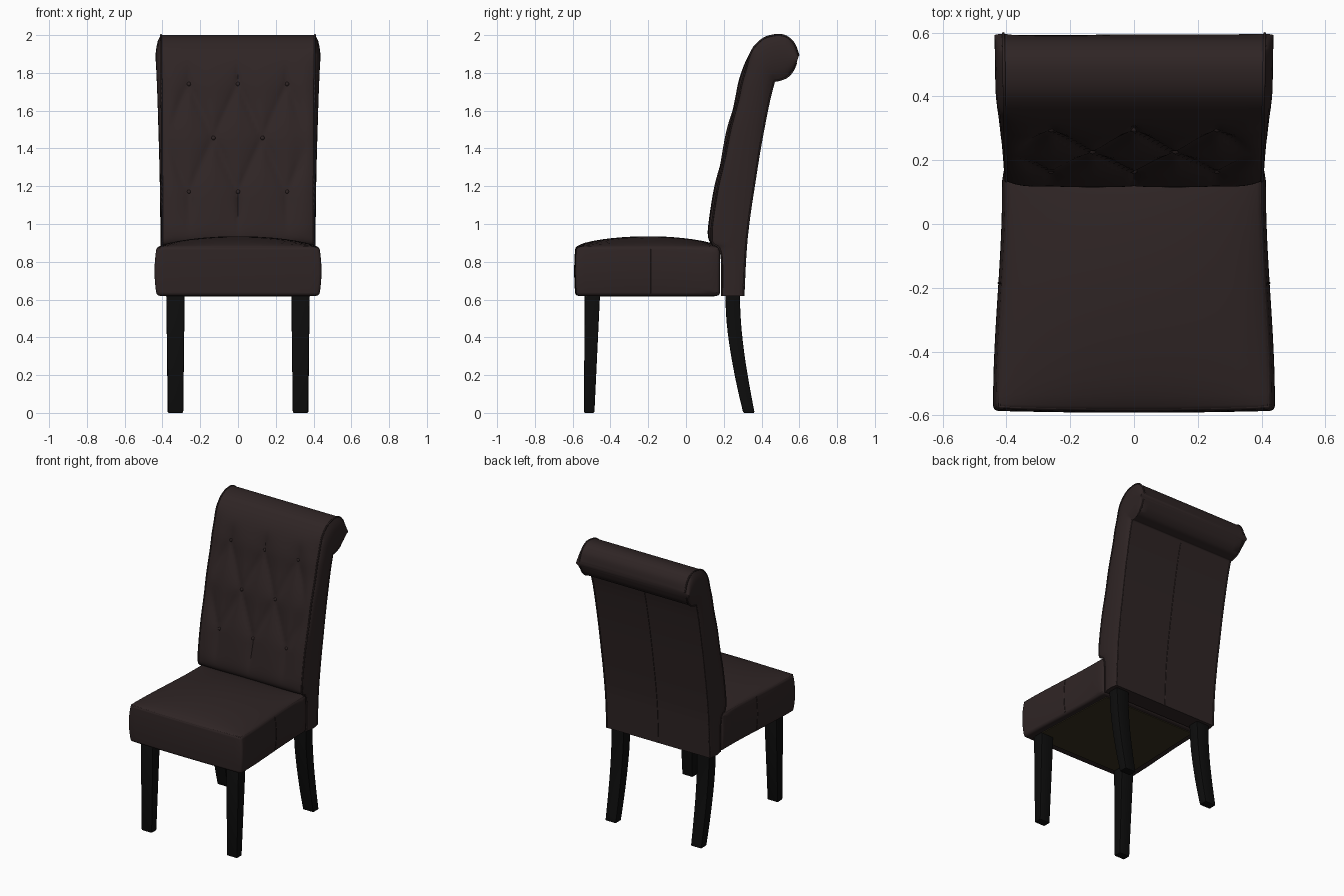
import bpy, bmesh, math
from mathutils import Vector

if "Cube" in bpy.data.objects:
    bpy.data.objects.remove(bpy.data.objects["Cube"])


def material(name, rgb):
    m = bpy.data.materials.new(name)
    m.diffuse_color = (*rgb, 1)
    m.use_nodes = True
    m.node_tree.nodes["Principled BSDF"].inputs["Base Color"].default_value = m.diffuse_color
    return m


leather = material("dark brown leather", (0.028, 0.018, 0.018))
black = material("black wood", (0.004, 0.004, 0.004))
lining = material("olive lining", (0.040, 0.031, 0.014))


def finish(bm, name, mat, angle=40):
    bmesh.ops.recalc_face_normals(bm, faces=bm.faces)
    me = bpy.data.meshes.new(name)
    bm.to_mesh(me)
    bm.free()
    ob = bpy.data.objects.new(name, me)
    bpy.context.collection.objects.link(ob)
    me.materials.append(mat)
    bpy.ops.object.select_all(action='DESELECT')
    ob.select_set(True)
    bpy.context.view_layer.objects.active = ob
    bpy.ops.object.shade_smooth_by_angle(angle=math.radians(angle))
    return ob


def bevel_sharp(bm, width, segs, angle=50):
    bm.normal_update()
    es = [e for e in bm.edges if e.calc_face_angle(0) > math.radians(angle)]
    bmesh.ops.bevel(bm, geom=es, offset=width, segments=segs, profile=0.5, affect='EDGES')


def loft(bm, rings):
    vs = [[bm.verts.new(p) for p in r] for r in rings]
    n = len(vs[0])
    for a, b in zip(vs, vs[1:]):
        for i in range(n):
            bm.faces.new((a[i], a[(i + 1) % n], b[(i + 1) % n], b[i]))
    bm.faces.new(vs[0])
    bm.faces.new(vs[-1])


def piping(name, pts, r=0.005, cyclic=False):
    cu = bpy.data.curves.new(name, 'CURVE')
    cu.dimensions = '3D'
    cu.bevel_depth = r
    cu.bevel_resolution = 1
    sp = cu.splines.new('POLY')
    sp.points.add(len(pts) - 1)
    for p, co in zip(sp.points, pts):
        p.co = (*co, 1)
    sp.use_cyclic_u = cyclic
    ob = bpy.data.objects.new(name, cu)
    cu.materials.append(leather)
    bpy.context.collection.objects.link(ob)


def smoothstep(a, b, x):
    t = min(1, max(0, (x - a) / (b - a)))
    return t * t * (3 - 2 * t)


# Seat: subdivided box mapped to a tapered, crowned cushion
def seat_point(u, v, w):
    y = -0.20 + 0.38 * v
    half = 0.402 + 0.028 * smoothstep(0.1, -0.55, y)
    x = u * (half + 0.012 * (1 - w * w) * (0.4 if v > 0.9 else 1))
    if v < 0:
        y += v * (0.006 * (1 - w * w) + 0.006 * (1 - u * u))
    crown = 0.055 * (max(0, 1 - u * u) * max(0, 1 - v * v)) ** 0.7
    z = 0.62 + 0.26 * (w + 1) / 2 + (crown if w > 0.99 else 0)
    return Vector((x, y, z))


bm = bmesh.new()
bmesh.ops.create_cube(bm, size=2)
bmesh.ops.subdivide_edges(bm, edges=bm.edges[:], cuts=15, use_grid_fill=True)
for v in bm.verts:
    v.co = seat_point(*v.co)
bevel_sharp(bm, 0.016, 3)
finish(bm, "seat", leather)
N = 16
k = [-0.98 + 1.96 * i / N for i in range(N + 1)]
rim = ([(a, -0.98) for a in k] + [(0.98, a) for a in k[1:]]
       + [(a, 0.98) for a in k[::-1][1:]] + [(-0.98, a) for a in k[::-1][1:-1]])
piping("seat_piping", [seat_point(a, b, 0.98) - Vector((0, 0, 0.004)) for a, b in rim], 0.006, True)
for s in (-1, 1):
    piping("seat_side_seam", [seat_point(s, 0.04, -0.9 + 0.18 * i) for i in range(11)], 0.003)

# Lining plate under the seat
bm = bmesh.new()
loft(bm, [[(-0.38, -0.53, z), (0.38, -0.53, z), (0.355, 0.15, z), (-0.355, 0.15, z)]
          for z in (0.615, 0.622)])
finish(bm, "underside_lining", lining)

# Backrest stations: front y, front z, back y, back z
stations = [
    (.19, .62, .305, .62), (.19, .80, .312, .78), (.175, .87, .317, .86),
    (.13, .90, .32, .90), (.115, .95, .325, .95), (.125, 1.05, .34, 1.07),
    (.15, 1.2, .36, 1.2), (.185, 1.35, .385, 1.36), (.215, 1.5, .41, 1.5),
    (.255, 1.65, .44, 1.65), (.285, 1.78, .46, 1.73), (.335, 1.90, .468, 1.755),
    (.40, 1.975, .48, 1.758), (.47, 2.0, .505, 1.765), (.53, 1.993, .535, 1.778),
    (.575, 1.95, .565, 1.81), (.59, 1.89, .585, 1.855)]


def catmull(pts, steps):
    out = []
    for i in range(len(pts) - 1):
        p = [Vector(pts[min(max(i + j, 0), len(pts) - 1)]) for j in (-1, 0, 1, 2)]
        for s in range(steps):
            t = s / steps
            out.append(0.5 * (2 * p[1] + (p[2] - p[0]) * t
                              + (2 * p[0] - 5 * p[1] + 4 * p[2] - p[3]) * t * t
                              + (3 * p[1] - p[0] - 3 * p[2] + p[3]) * t ** 3))
    return out + [Vector(pts[-1])]


# Diamond tufting depth; folds run between the buttons
def tuft(x, z):
    zc = min(max(z, 1.17), 1.74)
    u, v = x / 0.26 + (zc - 1.74) / 0.57, x / 0.26 - (zc - 1.74) / 0.57
    h = min(abs(math.sin(math.pi * u)), abs(math.sin(math.pi * v))) ** 0.5
    fade = smoothstep(0.88, 1.15, z) * smoothstep(1.88, 1.74, z)
    fade *= 1 - smoothstep(0.30, 0.39, abs(x))
    return 0.026 * (1 - h) * fade


M, S, B = 60, 8, 16
rings, edges = [], {(s, f): [] for s in (-1, 1) for f in (0, 1)}
dense = catmull(stations, 5)
for i, (fy, fz, by, bz) in enumerate(dense):
    t = i / (len(dense) - 1)
    w = 0.398 + 0.012 * t
    bulge = 0.010 + 0.018 * smoothstep(0.3, 0.75, t)
    up = smoothstep(0.85, 0.95, fz) * smoothstep(1.95, 1.8, fz)
    ring = []
    for j in range(M + 1):
        x = -w + 2 * w * j / M
        ring.append(Vector((x, fy + tuft(x, fz) * (fy < 0.4) + 0.02 * up * (abs(x) / w) ** 10, fz)))
    f_edge = ring[-1].yz
    b_edge = Vector((by, bz))
    side = []
    for j in range(1, S):
        q = f_edge.lerp(b_edge, j / S)
        side.append((w + bulge * math.sin(math.pi * j / S) ** 0.6, q.x, q.y))
    ring += [Vector(p) for p in side]
    ring += [Vector((w - 2 * w * j / B, by, bz)) for j in range(B + 1)]
    ring += [Vector((-p[0], p[1], p[2])) for p in reversed(side)]
    rings.append(ring)
    for s in (-1, 1):
        edges[s, 0].append((s * w, *f_edge))
        edges[s, 1].append((s * w, by, bz))
bm = bmesh.new()
loft(bm, rings)
finish(bm, "backrest", leather, 50)
for pts in edges.values():
    piping("backrest_piping", pts, 0.005)
piping("backrest_centre_seam", [(0, p[2], p[3]) for p in dense[:52]], 0.003)


# Tufting buttons
def front_y(z):
    for a, b in zip(dense, dense[1:]):
        if a[1] <= z <= b[1] and a[1] > 0.9:
            return a[0] + (b[0] - a[0]) * (z - a[1]) / (b[1] - a[1])


for z, xs in ((1.74, (-0.26, 0, 0.26)), (1.455, (-0.13, 0.13)), (1.17, (-0.26, 0, 0.26))):
    for x in xs:
        bm = bmesh.new()
        bmesh.ops.create_uvsphere(bm, u_segments=12, v_segments=8, radius=0.012)
        for v in bm.verts:
            v.co = Vector((x, front_y(z) + tuft(x, z) - 0.001, z)) + v.co * Vector((1, 1, 1)).x
        finish(bm, "tufting_button", leather)

# Legs: z, front y, back y, inner x, outer x
front_leg = [(0, -.54, -.485, .29, .37), (0.63, -.537, -.455, .283, .38)]
rear_leg = catmull([(0, .303, .363, .29, .372), (.15, .268, .335, .288, .374),
                    (.32, .236, .308, .286, .376), (.48, .215, .291, .284, .378),
                    (.64, .207, .284, .283, .38)], 3)
for name, rows in (("front_leg", front_leg), ("rear_leg", rear_leg)):
    for s in (-1, 1):
        bm = bmesh.new()
        loft(bm, [[(s * a, y0, z), (s * b, y0, z), (s * b, y1, z), (s * a, y1, z)]
                  for z, y0, y1, a, b in rows])
        bmesh.ops.recalc_face_normals(bm, faces=bm.faces)
        bevel_sharp(bm, 0.006, 2)
        finish(bm, name, black)
